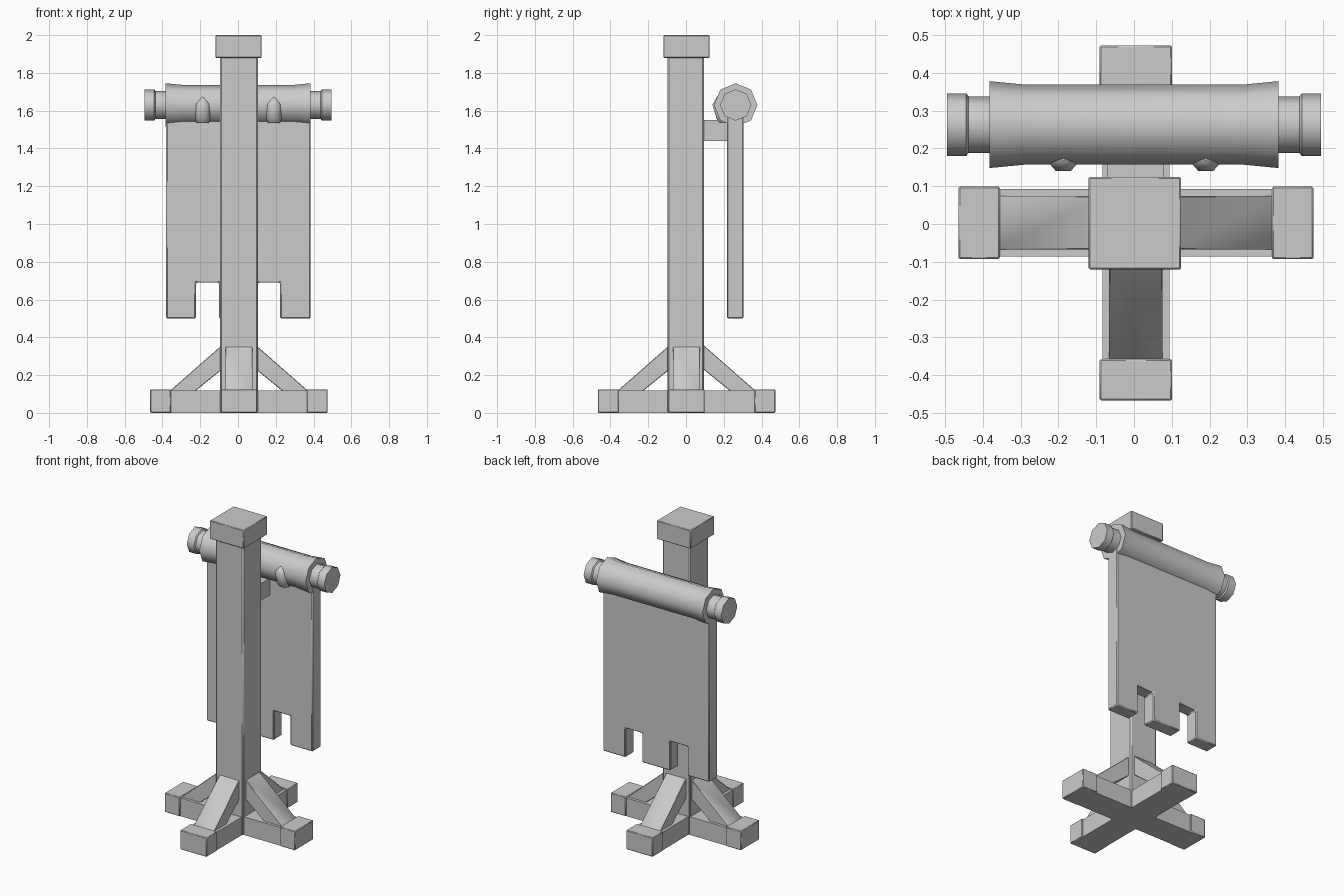
import bpy, bmesh, math
from mathutils import Matrix, Vector

cube = bpy.data.objects.get("Cube")
if cube:
    bpy.data.objects.remove(cube, do_unlink=True)

GREY = (0.6, 0.6, 0.6, 1)
mat = bpy.data.materials.new("plain grey")
mat.use_nodes = True
mat.diffuse_color = GREY
mat.node_tree.nodes["Principled BSDF"].inputs["Base Color"].default_value = GREY


def finish(name, bm, bevel=0.0):
    bmesh.ops.recalc_face_normals(bm, faces=bm.faces)
    mesh = bpy.data.meshes.new(name)
    bm.to_mesh(mesh)
    bm.free()
    mesh.materials.append(mat)
    ob = bpy.data.objects.new(name, mesh)
    bpy.context.collection.objects.link(ob)
    if bevel:
        mod = ob.modifiers.new("soft edges", 'BEVEL')
        mod.width, mod.segments = bevel, 1
    bpy.ops.object.select_all(action='DESELECT')
    ob.select_set(True)
    bpy.context.view_layer.objects.active = ob
    bpy.ops.object.shade_smooth_by_angle(angle=math.radians(50))
    return ob


def box(name, lo, hi, bevel=0.0):
    bm = bmesh.new()
    lo, hi = Vector(lo), Vector(hi)
    size = hi - lo
    bmesh.ops.create_cube(bm, size=1, matrix=Matrix.Translation((lo + hi) / 2)
                          @ Matrix.Diagonal((*size, 1)))
    return finish(name, bm, bevel)


def slab(name, outline, y0, y1, bevel=0.0):
    """Outline in x and z, pushed from y0 to y1."""
    bm = bmesh.new()
    face = bm.faces.new([bm.verts.new((x, y0, z)) for x, z in outline])
    ext = bmesh.ops.extrude_face_region(bm, geom=[face])
    bmesh.ops.translate(bm, vec=(0, y1 - y0, 0),
                        verts=[g for g in ext["geom"] if isinstance(g, bmesh.types.BMVert)])
    return finish(name, bm, bevel)


def lathe(name, profile, y, z, sides=8):
    """Closed solid turned about an x axis, profile is (x, radius)."""
    bm = bmesh.new()
    rings = [[bm.verts.new((x, y + r * math.sin(2 * math.pi * i / sides),
                            z + r * math.cos(2 * math.pi * i / sides)))
              for i in range(sides)] for x, r in profile]
    for a, b in zip(rings, rings[1:]):
        for i in range(sides):
            j = (i + 1) % sides
            bm.faces.new((a[i], a[j], b[j], b[i]))
    bm.faces.new(rings[0])
    bm.faces.new(rings[-1])
    return finish(name, bm)


# Upright post and its cap
box("post", (-0.095, -0.097, 0), (0.105, 0.095, 1.9), 0.008)
box("post_cap", (-0.12, -0.12, 1.88), (0.125, 0.125, 2.0), 0.004)

# Four feet, each a beam, a wider end block and a slanted brace
BRACE = [(0.08, 0.372), (0.10, 0.35), (0.362, 0.12), (0.362, 0.10), (0.25, 0.10), (0.08, 0.238)]
for i, side in enumerate(("left", "back", "right", "front")):
    parts = [box(side + "_foot_beam", (0, -0.089, 0), (0.40, 0.089, 0.118)),
             box(side + "_foot_end", (0.36, -0.096, 0), (0.470, 0.096, 0.125), 0.004),
             slab(side + "_brace", BRACE, -0.071, 0.071, 0.003)]
    for ob in parts:
        ob.data.transform(Matrix.Translation((0.005, 0.003, 0))
                          @ Matrix.Rotation(i * math.pi / 2, 4, 'Z'))

# Bracket between the post and the banner
box("banner_bracket", (-0.07, 0.08, 1.44), (0.08, 0.25, 1.55))

# Crossbar with knobs, and the cloth roll flared at its ends
ROD_Y, ROD_Z = 0.263, 1.63
half = [(0.495, 0.083), (0.444, 0.083), (0.438, 0.075)]
lathe("crossbar", [(-x, r) for x, r in half] + half[::-1], ROD_Y, ROD_Z)
half = [(0.383, 0.115), (0.29, 0.106)]
lathe("cloth_roll", [(-x, r) for x, r in half] + half[::-1], ROD_Y, ROD_Z)

# Hanging cloth with three tabs
tabs = [(-0.38, 1.60), (-0.38, 0.50), (-0.223, 0.50), (-0.223, 0.69), (-0.10, 0.69),
        (-0.10, 0.50), (0.105, 0.50), (0.105, 0.69), (0.223, 0.69), (0.223, 0.50),
        (0.385, 0.50), (0.385, 1.60)]
slab("banner_cloth", tabs, 0.217, 0.305, 0.006)

# Pointed pegs on the front of the roll
for name, cx in (("right_peg", -0.187), ("left_peg", 0.19)):
    bm = bmesh.new()
    rows = [(1.535, 0.178, 0.032), (1.555, 0.163, 0.039), (1.632, 0.140, 0.039)]
    rings = []
    for z, y, w in rows:
        rings.append([bm.verts.new((cx + x, yy, z)) for x, yy in
                      ((-w, 0.24), (-w, y + 0.022), (-w * 0.5, y), (w * 0.5, y),
                       (w, y + 0.022), (w, 0.24))])
    for a, b in zip(rings, rings[1:]):
        for k in range(6):
            bm.faces.new((a[k], a[(k + 1) % 6], b[(k + 1) % 6], b[k]))
    tip = bm.verts.new((cx, 0.165, 1.675))
    for k in range(6):
        bm.faces.new((rings[-1][k], rings[-1][(k + 1) % 6], tip))
    bm.faces.new(rings[0])
    finish(name, bm)
